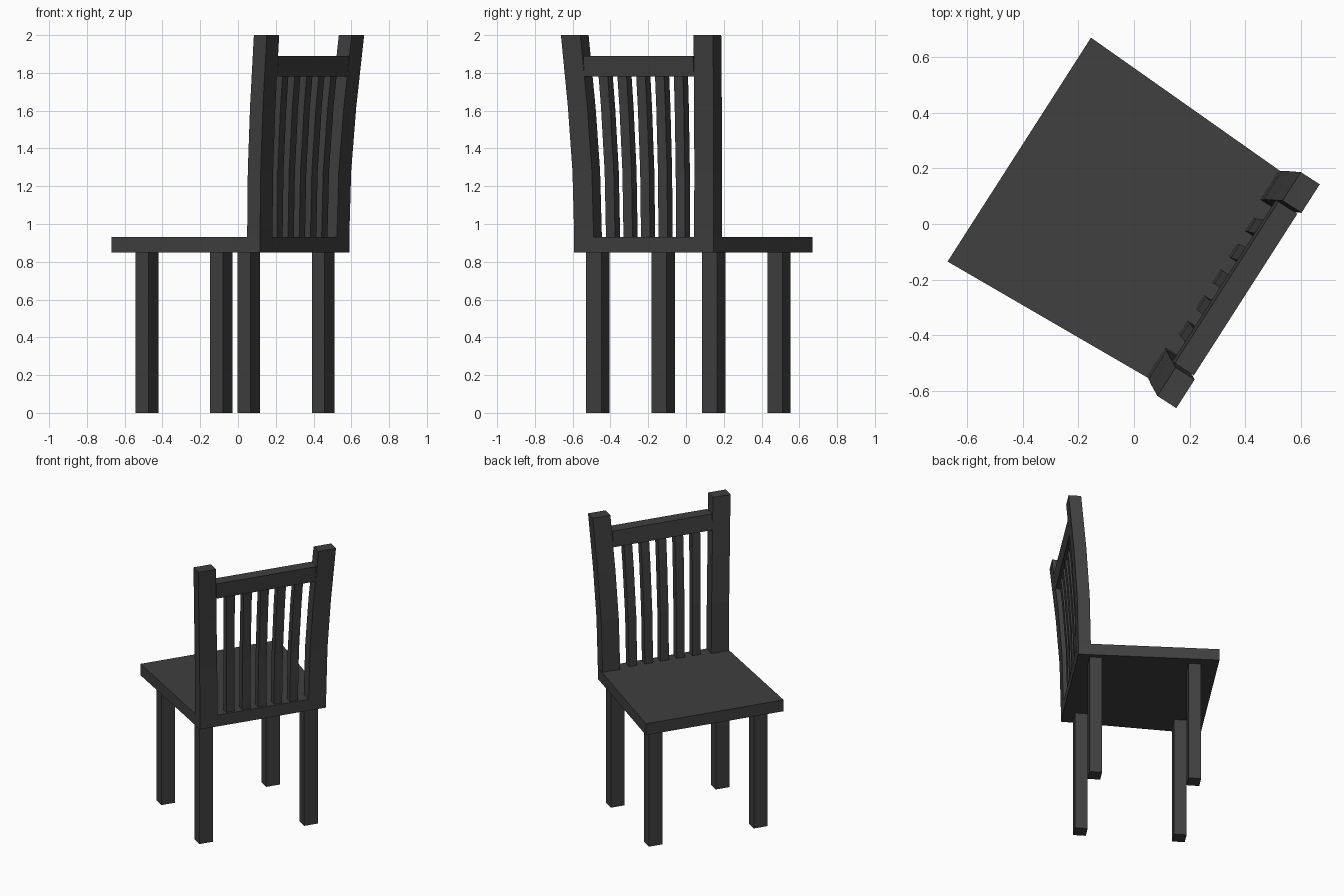
import bpy, bmesh, math

if "Cube" in bpy.data.objects:
    bpy.data.objects.remove(bpy.data.objects["Cube"])

# Chair frame: d = depth from the seat's front edge, s = sideways
ANG = math.radians(-32.65)
OX, OY = -0.4125, 0.2675
# Back curve: height, backward lean, sideways splay
CURVE = [(0.93, 0, 0), (1.28, 0.008, 0.006), (1.62, 0.031, 0.02), (2.0, 0.068, 0.04)]

wood = bpy.data.materials.new("dark_wood")
wood.diffuse_color = (0.05, 0.05, 0.05, 1)
wood.use_nodes = True
wood.node_tree.nodes["Principled BSDF"].inputs["Base Color"].default_value = wood.diffuse_color


def world(d, s, z):
    c, n = math.cos(ANG), math.sin(ANG)
    return (OX + d * c - s * n, OY + d * n + s * c, z)


def bend(z):
    for (z0, a0, b0), (z1, a1, b1) in zip(CURVE, CURVE[1:]):
        if z <= z1:
            t = max(0, (z - z0) / (z1 - z0))
            return a0 + t * (a1 - a0), b0 + t * (b1 - b0)
    return CURVE[-1][1:]


def loft(name, rings):
    """Join four-cornered rings of (d, s, z) into a closed solid."""
    bm = bmesh.new()
    vs = [[bm.verts.new(world(*p)) for p in r] for r in rings]
    for a, b in zip(vs, vs[1:]):
        for i in range(4):
            j = (i + 1) % 4
            bm.faces.new((a[i], a[j], b[j], b[i]))
    bm.faces.new(vs[0][::-1])
    bm.faces.new(vs[-1])
    bmesh.ops.recalc_face_normals(bm, faces=bm.faces)
    me = bpy.data.meshes.new(name)
    bm.to_mesh(me)
    bm.free()
    me.materials.append(wood)
    bpy.context.collection.objects.link(bpy.data.objects.new(name, me))


def rect(d, s, wd, ws, z):
    return [(d + i * wd / 2, s + j * ws / 2, z) for i, j in ((-1, -1), (1, -1), (1, 1), (-1, 1))]


def bent_bar(name, d, s, wd, ws, levels):
    rings = []
    for z in levels:
        lean, splay = bend(z)
        rings.append(rect(d + lean, s + splay * s / 0.377, wd, ws, z))
    loft(name, rings)


# Tapered seat
loft("seat", [[(0, -0.478, z), (0.909, -0.438, z), (0.909, 0.438, z), (0, 0.478, z)]
              for z in (0.85, 0.93)])

# Legs and back posts, left and right
for side, sg in (("left", -1), ("right", 1)):
    for part, d in (("front_leg", 0.151), ("back_leg", 0.792)):
        loft(f"{part}_{side}", [rect(d, sg * 0.364, 0.081, 0.095, z) for z in (0, 0.85)])
    bent_bar(f"back_post_{side}", 0.8685, sg * 0.377, 0.081, 0.122, [0.93, 1.28, 1.62, 2.0])

# Top rail
bent_bar("top_rail", 0.8685, 0, 0.081, 0.69, [1.78, 1.89])

# Slats
for i in range(5):
    bent_bar(f"slat_{i + 1}", 0.868, (i - 2) * 0.11, 0.05, 0.057, [0.93, 1.28, 1.62, 1.78])
